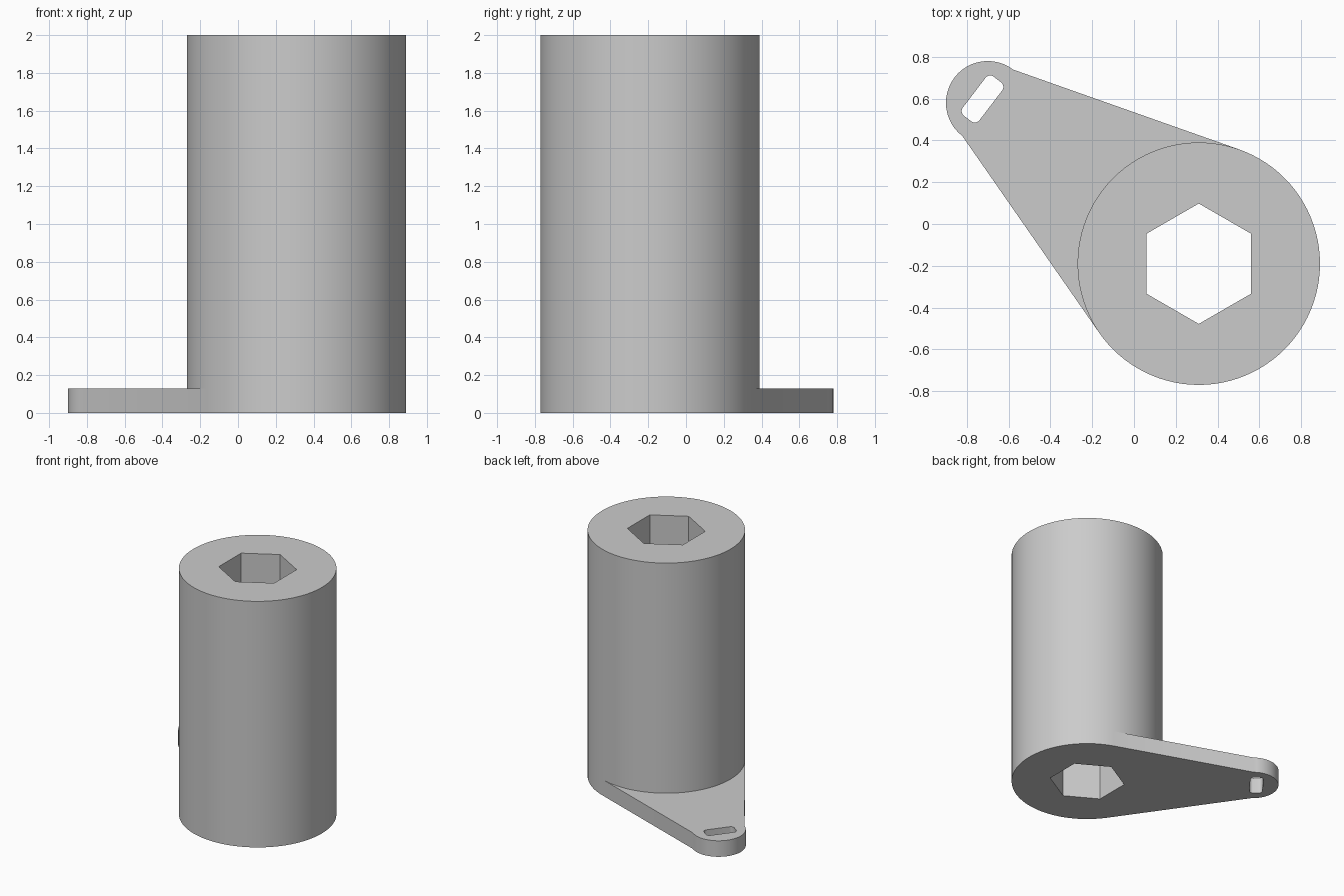
import bpy
import bmesh
from math import acos, cos, sin, pi
from mathutils import Vector

default_cube = bpy.data.objects.get("Cube")
if default_cube:
    bpy.data.objects.remove(default_cube, do_unlink=True)

HUB = Vector((0.31, -0.19))
HUB_RADIUS = 0.58
HUB_HEIGHT = 2.0
TIP = Vector((-0.70, 0.58))
TIP_RADIUS = 0.20
ARM_THICKNESS = 0.13

grey = bpy.data.materials.new("plain grey")
grey.use_nodes = True
grey.diffuse_color = (0.6, 0.6, 0.6, 1)
grey.node_tree.nodes["Principled BSDF"].inputs["Base Color"].default_value = (0.6, 0.6, 0.6, 1)


def arc(centre, radius, start, end, steps):
    """Points along an arc, both ends included."""
    angles = [start + (end - start) * i / steps for i in range(steps + 1)]
    return [centre + radius * Vector((cos(a), sin(a))) for a in angles]


def rounded_slot(centre, length, width, radius, turn):
    """Outline of a rectangle with rounded corners, turned about its centre."""
    along = Vector((cos(turn), sin(turn)))
    across = Vector((-along.y, along.x))
    points = []
    for i, (sx, sy) in enumerate([(1, 1), (-1, 1), (-1, -1), (1, -1)]):
        corner = centre + along * sx * (length / 2 - radius) + across * sy * (width / 2 - radius)
        points += arc(corner, radius, turn + i * pi / 2, turn + (i + 1) * pi / 2, 8)
    return points


def extruded_plate(name, loops, height):
    """Solid from an outer outline and hole outlines, standing on the floor."""
    bm = bmesh.new()
    rings = {}
    for z in (0, height):
        edges = []
        for n, loop in enumerate(loops):
            verts = [bm.verts.new((p.x, p.y, z)) for p in loop]
            rings[n, z] = verts
            edges += [bm.edges.new((verts[i - 1], verts[i])) for i in range(len(verts))]
        bmesh.ops.triangle_fill(bm, edges=edges, use_beauty=True)
    for n in range(len(loops)):
        low, high = rings[n, 0], rings[n, height]
        for i in range(len(low)):
            bm.faces.new((low[i - 1], low[i], high[i], high[i - 1]))
    bmesh.ops.recalc_face_normals(bm, faces=bm.faces)
    mesh = bpy.data.meshes.new(name)
    bm.to_mesh(mesh)
    bm.free()
    mesh.materials.append(grey)
    obj = bpy.data.objects.new(name, mesh)
    bpy.context.collection.objects.link(obj)
    return obj


# Tall round hub with a hexagonal through hole
hub_outline = arc(HUB, HUB_RADIUS, 0, 2 * pi, 96)[:-1]
hex_outline = arc(HUB, 0.288, pi / 2, 5 * pi / 2, 6)[:-1]
hub = extruded_plate("hub", [hub_outline, hex_outline], HUB_HEIGHT)

# Flat arm: half-round tip, straight sides tangent to the hub, slotted end
axis = HUB - TIP
square = Vector((-axis.y, axis.x))
side = math_angle = Vector((1, 0)).angle_signed(square) * -1
tip_outline = arc(TIP, TIP_RADIUS, side, side + pi, 24)


def tangent_angle(point, sign):
    """Angle on the hub where a line from the point touches it."""
    offset = point - HUB
    heading = acos(offset.x / offset.length)
    return heading + sign * acos(HUB_RADIUS / offset.length)


upper = tangent_angle(tip_outline[0], -1)
lower = tangent_angle(tip_outline[-1], 1)
contact = arc(HUB, HUB_RADIUS, lower, upper, 40)
# Sink the joint slightly into the hub
contact[1:-1] = [HUB + (p - HUB) * 0.995 for p in contact[1:-1]]
slot_outline = rounded_slot(Vector((-0.725, 0.598)), 0.235, 0.10, 0.028, side)
arm = extruded_plate("arm", [tip_outline + contact, slot_outline], ARM_THICKNESS)

# Smooth round walls, crisp edges
bpy.ops.object.select_all(action="DESELECT")
for obj in (hub, arm):
    obj.select_set(True)
bpy.context.view_layer.objects.active = hub
bpy.ops.object.shade_smooth_by_angle(angle=pi / 12)
